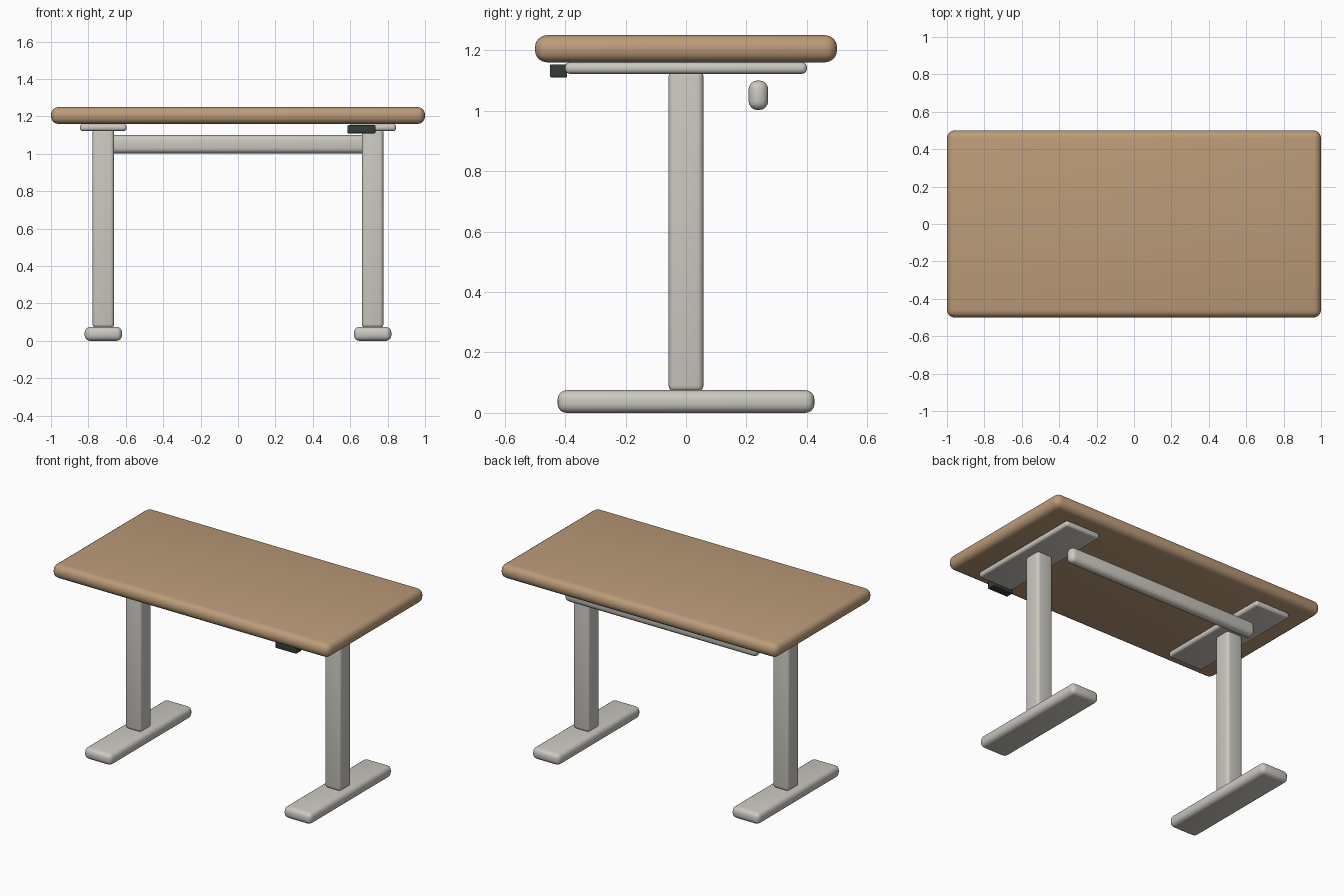
import bpy
import math

if "Cube" in bpy.data.objects:
    bpy.data.objects.remove(bpy.data.objects["Cube"])


def material(name, color):
    m = bpy.data.materials.new(name)
    m.diffuse_color = color
    m.use_nodes = True
    m.node_tree.nodes["Principled BSDF"].inputs["Base Color"].default_value = m.diffuse_color
    return m


wood = material("wood", (0.50, 0.33, 0.19, 1))
metal = material("pale_metal", (0.60, 0.58, 0.53, 1))
dark = material("dark_plastic", (0.035, 0.045, 0.04, 1))


def box(name, x, y, z, bevel, mat):
    """Rounded box from (min, max) ranges on each axis."""
    ranges = (x, y, z)
    bpy.ops.mesh.primitive_cube_add(size=1, location=[(a + b) / 2 for a, b in ranges])
    ob = bpy.context.object
    ob.name = name
    ob.scale = [b - a for a, b in ranges]
    bpy.ops.object.transform_apply(location=False, rotation=False, scale=True)
    mod = ob.modifiers.new("rounding", 'BEVEL')
    mod.width = bevel
    mod.segments = 4
    bpy.ops.object.modifier_apply(modifier=mod.name)
    bpy.ops.object.shade_smooth_by_angle(angle=math.radians(35))
    ob.data.materials.append(mat)
    return ob


# Tabletop
box("tabletop", (-1, 1), (-0.5, 0.5), (1.16, 1.25), 0.04, wood)

# Foot, column and mounting plate on each side
for side, s in (("left", -1), ("right", 1)):
    cx = s * 0.72
    box(side + "_foot", (cx - 0.1, cx + 0.1), (-0.425, 0.425), (0, 0.075), 0.03, metal)
    box(side + "_leg", (cx - 0.0575, cx + 0.0575), (-0.0575, 0.0575), (0.07, 1.135), 0.02, metal)
    box(side + "_plate", (cx - 0.125, cx + 0.125), (-0.4, 0.4), (1.122, 1.16), 0.016, metal)

# Rear crossbar
box("crossbar", (-0.695, 0.695), (0.207, 0.272), (1.002, 1.1), 0.03, metal)

# Height control under the front edge
box("height_control", (0.585, 0.735), (-0.45, -0.393), (1.11, 1.153), 0.005, dark)
